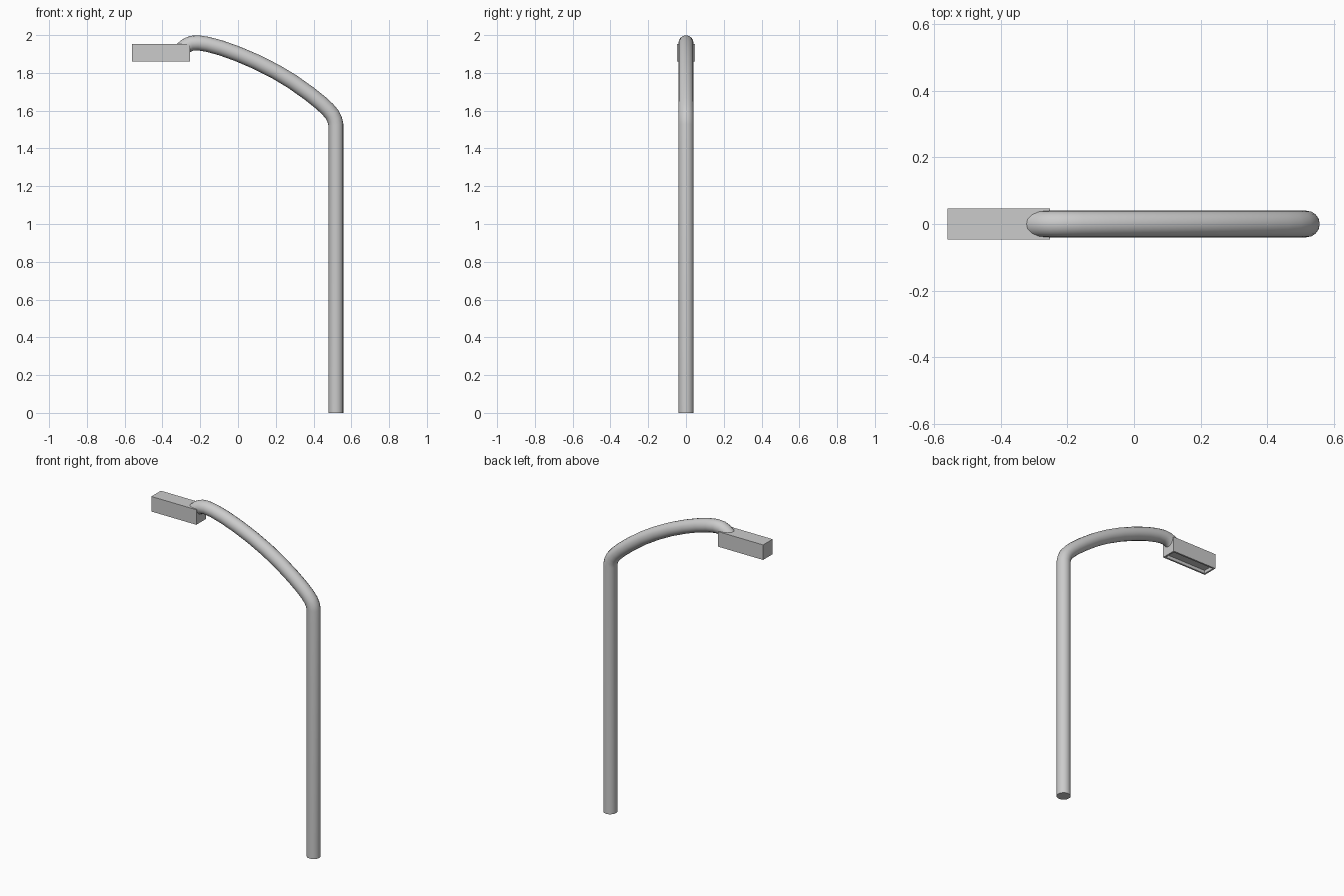
import bpy, bmesh, math

if "Cube" in bpy.data.objects:
    bpy.data.objects.remove(bpy.data.objects["Cube"])

# Curved pole: one round tube swept along a path in the xz plane
path = [(0.518, 0), (0.518, 1.525), (0.512, 1.553), (0.499, 1.579), (0.475, 1.607), (0.44, 1.64),
        (0.38, 1.688), (0.29, 1.752), (0.2, 1.806), (0.1, 1.857), (0, 1.9), (-0.09, 1.932),
        (-0.16, 1.951), (-0.21, 1.959), (-0.245, 1.957), (-0.272, 1.945), (-0.297, 1.924)]
curve = bpy.data.curves.new("pole", "CURVE")
curve.dimensions = "3D"
curve.bevel_depth = 0.04
curve.bevel_resolution = 6
curve.use_fill_caps = True
spline = curve.splines.new("POLY")
spline.points.add(len(path) - 1)
for p, (x, z) in zip(spline.points, path):
    p.co = (x, 0, z, 1)
pole = bpy.data.objects.new("pole", curve)
bpy.context.collection.objects.link(pole)
bpy.context.view_layer.objects.active = pole
pole.select_set(True)
bpy.ops.object.convert(target="MESH")
bpy.ops.object.shade_smooth_by_angle(angle=math.radians(40))

# Lamp head: box with a recessed light opening underneath
bm = bmesh.new()
bmesh.ops.create_cube(bm, size=1)
for v in bm.verts:
    v.co = (-0.4065 + v.co.x * 0.307, v.co.y * 0.093, 1.907 + v.co.z * 0.093)
bm.normal_update()
bottom = min(bm.faces, key=lambda f: f.calc_center_median().z)
bmesh.ops.inset_region(bm, faces=[bottom], thickness=0.015)
hole = bmesh.ops.extrude_face_region(bm, geom=[bottom])
bmesh.ops.translate(bm, vec=(0, 0, 0.02),
                    verts=[g for g in hole["geom"] if isinstance(g, bmesh.types.BMVert)])
if bottom.is_valid:
    bmesh.ops.delete(bm, geom=[bottom], context="FACES_ONLY")
bmesh.ops.recalc_face_normals(bm, faces=bm.faces)
mesh = bpy.data.meshes.new("lamp_head")
bm.to_mesh(mesh)
bm.free()
bpy.context.collection.objects.link(bpy.data.objects.new("lamp_head", mesh))
